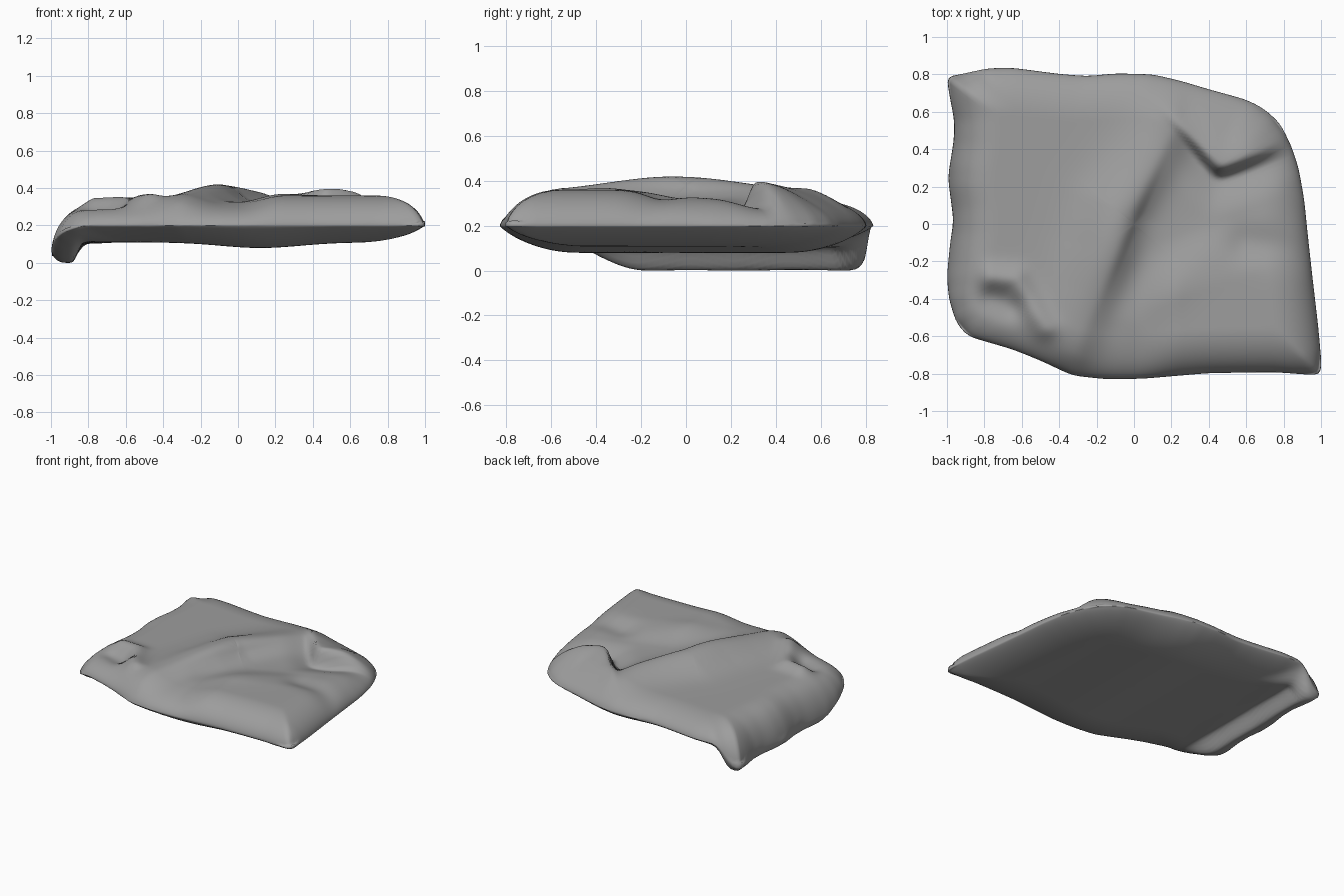
import bpy, bmesh, math
from mathutils import Vector

if "Cube" in bpy.data.objects:
    bpy.data.objects.remove(bpy.data.objects["Cube"])

# outline of the cloth cushion seen from above, anticlockwise
OUT = [(-1.003, .79), (-.985, .68), (-.96, .55), (-.963, .45), (-.995, .25), (-.965, .02), (-.985, -.12),
       (-1, -.28), (-.99, -.4), (-.95, -.53), (-.89, -.6), (-.65, -.67), (-.5, -.73), (-.33, -.81),
       (-.15, -.83), (.05, -.827), (.4, -.797), (.75, -.792), (1.0, -.81), (1.003, -.75), (.985, -.55),
       (.95, -.25), (.925, -.02), (.91, .13), (.88, .3), (.84, .42), (.78, .54), (.69, .62), (.6, .665),
       (.4, .72), (.25, .765), (.1, .8), (-.1, .805), (-.25, .79), (-.4, .802), (-.65, .835),
       (-.78, .833), (-.95, .795)]
SEGS, RINGS = 220, 54


def step(a, b, v):
    t = max(0, min(1, (v - a) / (b - a)))
    return t * t * (3 - 2 * t)


def seg_dist(x, y, a, b):
    dx, dy = b[0] - a[0], b[1] - a[1]
    t = max(0, min(1, ((x - a[0]) * dx + (y - a[1]) * dy) / (dx * dx + dy * dy)))
    return math.hypot(x - a[0] - t * dx, y - a[1] - t * dy)


def ridge(x, y, path, h, w):
    d = min(seg_dist(x, y, a, b) for a, b in zip(path, path[1:]))
    return h * math.exp(-(d / w) ** 2)


def side(x, y, a, b):
    dx, dy = b[0] - a[0], b[1] - a[1]
    return (dx * (y - a[1]) - dy * (x - a[0])) / math.hypot(dx, dy)


def left_drop(y):
    return step(-.64, -.17, y)


def rim_z(x, y):
    return .2 - .12 * step(-.8, -.97, x) * left_drop(y) - .03 * step(-.8, -.97, x)


# creased upper surface
def top_z(x, y):
    z = .31 + .05 * step(0, .25, x) * step(.0, -.35, y - .35 * (x - .4))
    # long main ridge, steeper on its right
    h = .04 + .07 * math.exp(-((y + .05) / .42) ** 2)
    left = step(-.06, .06, side(x, y, (-.25, -.5), (.1, .3)))
    z += ridge(x, y, [(.18, .5), (.05, .28), (-.07, .08), (-.13, -.15), (-.21, -.38), (-.33, -.68)],
               h, .12 + .07 * left)
    # shallow cross folds
    z += ridge(x, y, [(.0, -.5), (.35, -.17), (.8, .12)], .015, .12)
    z -= ridge(x, y, [(1, -.17), (.6, -.1)], .03, .1)
    # pinched corner dent
    z += ridge(x, y, [(-.76, -.29), (-.63, -.3), (-.55, -.44), (-.48, -.56)], .045, .065)
    z -= ridge(x, y, [(-.76, -.4), (-.66, -.44)], .04, .08)
    # folded flap with a sharp step
    a, b, c = (.18, .57), (.45, .26), (.78, .39)
    d1, d2 = side(x, y, a, b), side(x, y, b, c)
    k = .02
    d = -k * math.log(math.exp(-max(-1, d1) / k) + math.exp(-max(-1, d2) / k))
    near = math.exp(-(math.hypot(x - .5, y - .34) / .28) ** 2)
    z += near * (.14 * step(-.03, .03, d) * step(.5, .0, d) - .05 * step(-.22, -.02, d))
    return z


# flat underside with the turned-down left lip
def bottom_z(x, y):
    z = .11 - .03 * math.exp(-((x - .12) / .3) ** 2)
    return z - .11 * step(-.82, -.89, x) * left_drop(y)


# even spacing along the outline, then slight rounding
n = len(OUT)
pts = [Vector(p) for p in OUT]
lens = [(pts[(i + 1) % n] - pts[i]).length for i in range(n)]
outline, i, run = [], 0, 0.0
for k in range(SEGS):
    s = sum(lens) * k / SEGS
    while s > run + lens[i]:
        run += lens[i]
        i += 1
    outline.append(pts[i].lerp(pts[(i + 1) % n], (s - run) / lens[i]))
for _ in range(2):
    outline = [(outline[k - 1] + 2 * outline[k] + outline[(k + 1) % SEGS]) / 4 for k in range(SEGS)]


def edge_dist(x, y):
    return min(seg_dist(x, y, outline[k - 4], outline[k]) for k in range(0, SEGS, 4))


bm = bmesh.new()
rim = [bm.verts.new((p.x, p.y, rim_z(p.x, p.y))) for p in outline]


def skin(surface, width, power, flip):
    prev = rim
    for r in range(1, RINGS):
        s = 1 - (r / RINGS) ** 1.5
        ring = []
        for p in outline:
            x, y = p * s
            left = step(-.72, -.95, x) * left_drop(y)
            w = width * (1 - (.8 if flip else .15) * left)
            t = max(0, 1 - edge_dist(x, y) / w)
            f = (1 - t ** 2) ** (power - (.25 * left if flip else 0))
            z0 = rim_z(p.x, p.y)
            ring.append(bm.verts.new((x, y, z0 + (surface(x, y) - z0) * f)))
        for i in range(SEGS):
            j = (i + 1) % SEGS
            q = [prev[i], prev[j], ring[j], ring[i]]
            bm.faces.new(q[::-1] if flip else q)
        prev = ring
    mid = bm.verts.new((0, 0, surface(0, 0)))
    for i in range(SEGS):
        q = [prev[i], prev[(i + 1) % SEGS], mid]
        bm.faces.new(q[::-1] if flip else q)


skin(top_z, .24, .6, False)
skin(bottom_z, .34, .8, True)
# soften the corner creases and rim
bmesh.ops.smooth_vert(bm, verts=bm.verts[:], factor=.5, use_axis_z=True)
low = min(v.co.z for v in bm.verts)
for v in bm.verts:
    v.co.z -= low
mesh = bpy.data.meshes.new("crumpled_cushion")
bm.to_mesh(mesh)
bm.free()
for f in mesh.polygons:
    f.use_smooth = True
cloth = bpy.data.materials.new("grey_cloth")
cloth.diffuse_color = (.34, .34, .34, 1)
cloth.use_nodes = True
cloth.node_tree.nodes["Principled BSDF"].inputs["Base Color"].default_value = cloth.diffuse_color
mesh.materials.append(cloth)
cushion = bpy.data.objects.new("crumpled_cushion", mesh)
bpy.context.collection.objects.link(cushion)
